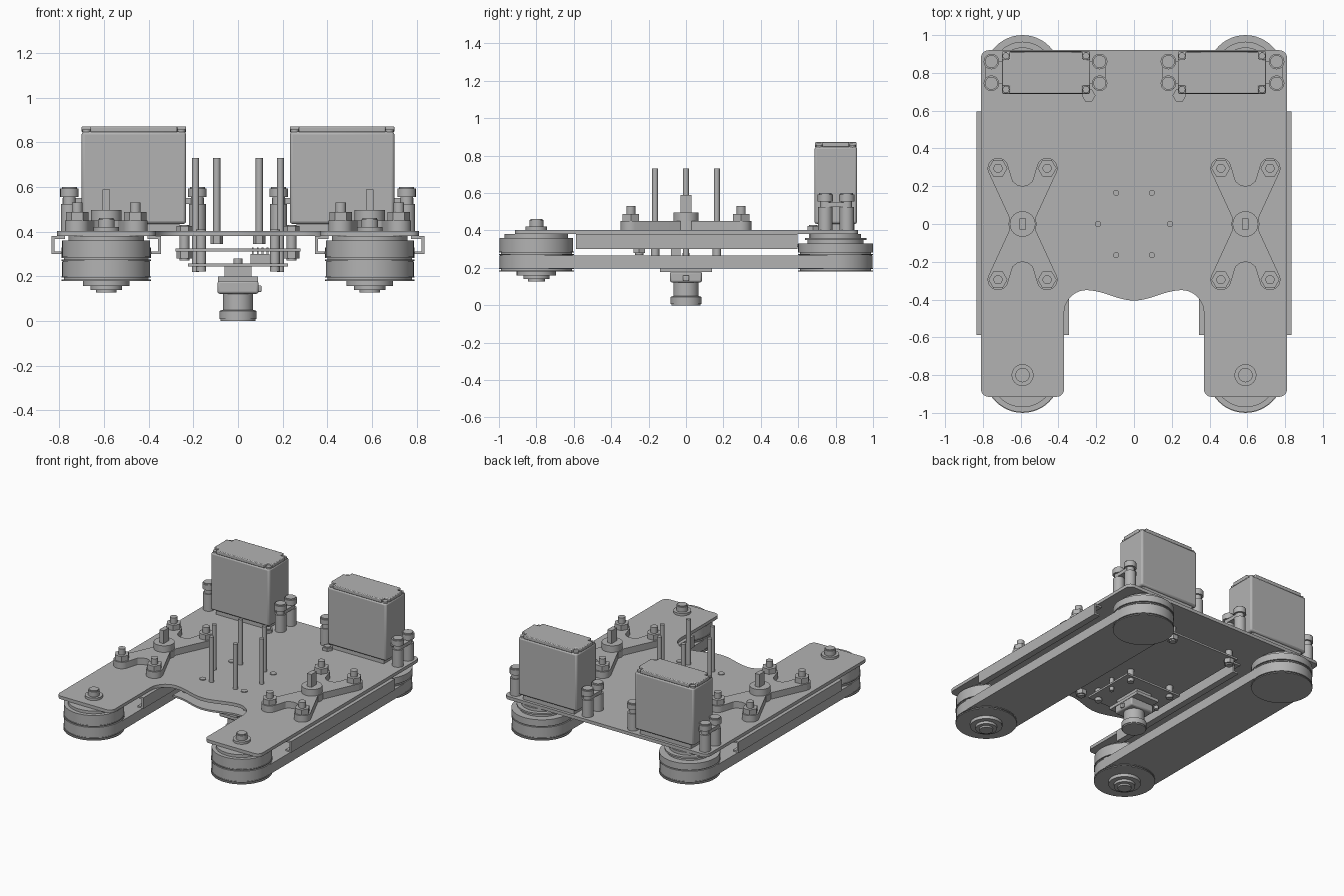
import bpy, bmesh
from math import sin, cos, pi, radians

old = bpy.data.objects.get("Cube")
if old:
    bpy.data.objects.remove(old, do_unlink=True)

grey = bpy.data.materials.new("plain grey")
grey.use_nodes = True
grey.diffuse_color = (0.45, 0.45, 0.45, 1)
grey.node_tree.nodes["Principled BSDF"].inputs["Base Color"].default_value = (0.45, 0.45, 0.45, 1)


def finish(bm, name, bevel=0):
    bmesh.ops.recalc_face_normals(bm, faces=bm.faces)
    mesh = bpy.data.meshes.new(name)
    bm.to_mesh(mesh)
    bm.free()
    mesh.materials.append(grey)
    ob = bpy.data.objects.new(name, mesh)
    bpy.context.collection.objects.link(ob)
    if bevel:
        mod = ob.modifiers.new("bevel", "BEVEL")
        mod.width = bevel
        mod.segments = 2
    bpy.ops.object.select_all(action="DESELECT")
    ob.select_set(True)
    bpy.context.view_layer.objects.active = ob
    bpy.ops.object.shade_smooth_by_angle(angle=radians(30))
    return ob


def arc(cx, cy, r, a0, a1, n=10):
    angles = [radians(a0 + (a1 - a0) * i / n) for i in range(n + 1)]
    return [(cx + r * cos(a), cy + r * sin(a)) for a in angles]


def prism(name, outline, z0, z1, bevel=0):
    """Extrude an xy outline between two heights."""
    bm = bmesh.new()
    face = bm.faces.new([bm.verts.new((x, y, z0)) for x, y in outline])
    top = bmesh.ops.extrude_face_region(bm, geom=[face])["geom"]
    verts = [v for v in top if isinstance(v, bmesh.types.BMVert)]
    bmesh.ops.translate(bm, verts=verts, vec=(0, 0, z1 - z0))
    return finish(bm, name, bevel)


def box(name, x0, x1, y0, y1, z0, z1, bevel=0):
    x0, x1 = min(x0, x1), max(x0, x1)
    return prism(name, [(x0, y0), (x1, y0), (x1, y1), (x0, y1)], z0, z1, bevel)


def lathe(name, x, y, steps, sides=32):
    """Stack of round steps, each (radius, bottom, top)."""
    profile = [p for r, a, b in steps for p in ((r, a), (r, b))]
    bm = bmesh.new()
    rings = [[bm.verts.new((x + r * cos(2 * pi * i / sides), y + r * sin(2 * pi * i / sides), z))
              for i in range(sides)] for r, z in profile]
    for low, high in zip(rings, rings[1:]):
        for i in range(sides):
            j = (i + 1) % sides
            bm.faces.new((low[i], low[j], high[j], high[i]))
    bm.faces.new(rings[0][::-1])
    bm.faces.new(rings[-1])
    bmesh.ops.remove_doubles(bm, verts=bm.verts, dist=0.0001)
    return finish(bm, name)


def mirrored(half):
    """Close a right-half outline running from the front axis to the back axis."""
    return half + [(-x, y) for x, y in reversed(half) if x > 0.0001]


# Main deck with two front legs and a wavy notch
wave = [(0.25 * i / 10, -0.378 - 0.027 * cos(pi * i / 10)) for i in range(10)]
deck = wave + arc(0.25, -0.47, 0.12, 90, 0)
deck += arc(0.41, -0.875, 0.04, 180, 270, 5) + arc(0.77, -0.875, 0.04, 270, 360, 5)
deck += arc(0.77, 0.88, 0.04, 0, 90, 5) + [(0, 0.92)]
prism("main_deck", mirrored(deck), 0.38, 0.403)

# Thin lower tray hung under the deck
tray = [(x, y + 0.005) for x, y in wave] + [(0.28, -0.345), (0.28, 0.72), (0, 0.72)]
prism("lower_tray", mirrored(tray), 0.312, 0.325)

for s, side in ((1, "left"), (-1, "right")):
    cx = 0.59 * s

    # Track belt and pulleys
    belt = arc(cx, 0.8, 0.197, 0, 180, 24) + arc(cx, -0.8, 0.197, 180, 360, 24)
    prism(side + "_track_belt", belt, 0.197, 0.267)
    lathe(side + "_front_pulley", cx, -0.8, [
        (0.045, 0.128, 0.14), (0.07, 0.14, 0.158), (0.105, 0.158, 0.18), (0.2, 0.18, 0.187),
        (0.19, 0.187, 0.194), (0.2, 0.194, 0.2), (0.194, 0.2, 0.268), (0.2, 0.268, 0.275),
        (0.19, 0.275, 0.282), (0.2, 0.282, 0.288), (0.197, 0.288, 0.36), (0.17, 0.36, 0.38)], 48)
    lathe(side + "_rear_pulley", cx, 0.8, [
        (0.2, 0.18, 0.187), (0.19, 0.187, 0.194), (0.2, 0.194, 0.2), (0.194, 0.2, 0.268),
        (0.2, 0.268, 0.275), (0.19, 0.275, 0.282), (0.2, 0.282, 0.33), (0.15, 0.33, 0.348),
        (0.165, 0.348, 0.36), (0.135, 0.36, 0.38)], 48)
    lathe(side + "_front_axle", cx, -0.8,
          [(0.058, 0.403, 0.42), (0.038, 0.42, 0.455), (0.032, 0.455, 0.462)])

    # Folded rails flanking the belt
    for edge, inward, label in ((0.835, -1, "outer"), (0.345, 1, "inner")):
        rail = side + "_" + label + "_rail"
        for part, depth, z0, z1 in (("_web", 0.013, 0.3, 0.38), ("_lip", 0.045, 0.3, 0.312),
                                    ("_flange", 0.06, 0.368, 0.38)):
            box(rail + part, s * edge, s * (edge + inward * depth), -0.587, 0.595, z0, z1)

    # X-shaped bracket with its four nuts and flat shaft
    quarter = [(0.075, 0), (0.068, 0.03)] + arc(0.13, 0.295, 0.055, -24, 156, 12)
    quarter += [(0.052, 0.226), (0.027, 0.206), (0, 0.2)]
    half = [(x, -y) for x, y in reversed(quarter)] + quarter[1:]
    prism(side + "_cross_bracket", [(cx + x, y) for x, y in mirrored(half)], 0.403, 0.45)
    for dx in (-0.13, 0.13):
        for y in (-0.295, 0.295):
            lathe(side + "_bracket_nut", cx + dx, y, [(0.05, 0.45, 0.488)], 6)
            lathe(side + "_bracket_bolt", cx + dx, y, [(0.024, 0.488, 0.53)], 20)
    lathe(side + "_bracket_hub", cx, 0, [(0.068, 0.45, 0.497)])
    box(side + "_flat_shaft", cx - 0.017, cx + 0.017, -0.03, 0.03, 0.497, 0.59)

    # Motor case with lid, mounting tabs and screws
    x0, x1 = sorted((0.232 * s, 0.7 * s))
    box(side + "_motor_case", x0, x1, 0.687, 0.915, 0.435, 0.848, 0.012)
    box(side + "_motor_base", x0 + 0.03, x1 - 0.03, 0.705, 0.9, 0.403, 0.437)
    c = 0.04
    lid = [(x0 + c, 0.69), (x1 - c, 0.69), (x1 - c, 0.69 + c), (x1, 0.69 + c),
           (x1, 0.912 - c), (x1 - c, 0.912 - c), (x1 - c, 0.912), (x0 + c, 0.912),
           (x0 + c, 0.912 - c), (x0, 0.912 - c), (x0, 0.69 + c), (x0 + c, 0.69 + c)]
    prism(side + "_motor_lid", lid, 0.845, 0.872, 0.005)
    for x in (x0 + 0.022, x1 - 0.022):
        for y in (0.712, 0.89):
            lathe(side + "_lid_screw", x, y, [(0.018, 0.84, 0.858)], 16)
    for tab, post in ((0.235, 0.182), (0.695, 0.755)):
        box(side + "_motor_tab", s * tab, s * (post + (0.03 if post > tab else -0.03)),
            0.745, 0.86, 0.525, 0.55)
        for y in (0.745, 0.86):
            lathe(side + "_motor_post", s * post, y,
                  [(0.038, 0.403, 0.525), (0.028, 0.525, 0.555),
                   (0.041, 0.555, 0.593), (0.034, 0.593, 0.601)], 24)

    # Tray hangers
    for y in (0.68, -0.25):
        top = 0.43 if y > 0 else 0.38
        lathe(side + "_tray_hanger", s * 0.24, y, [(0.022, 0.27, top)], 16)
        lathe(side + "_tray_nut", s * 0.24, y, [(0.036, 0.28, 0.312)], 6)
    lathe(side + "_deck_nut", s * 0.24, 0.68, [(0.036, 0.403, 0.425)], 6)

    # Upright rods and sensor board standoffs
    lathe(side + "_middle_rod", s * 0.19, 0, [(0.016, 0.22, 0.73)], 16)
    for y in (-0.165, 0.165):
        lathe(side + "_rod", s * 0.095, y, [(0.016, 0.35, 0.73)], 16)
        lathe(side + "_rod_foot", s * 0.095, y, [(0.028, 0.345, 0.38)], 6)
        lathe(side + "_standoff", s * 0.165, y, [(0.022, 0.222, 0.409)], 20)

# Sensor board and connector
box("sensor_board", -0.223, 0.223, -0.2, 0.2, 0.245, 0.258)
box("connector", 0.055, 0.14, -0.08, -0.03, 0.258, 0.3)
for i in range(4):
    x = 0.062 + 0.022 * i
    box("connector_pin", x, x + 0.008, -0.062, -0.05, 0.3, 0.33)

# Hanging round sensor
box("sensor_mount", -0.09, 0.09, -0.14, 0.14, 0.178, 0.2)
box("sensor_block", -0.06, 0.06, -0.1, 0.1, 0.2, 0.245)
box("sensor_collar", -0.092, 0.092, -0.085, 0.085, 0.122, 0.18, 0.01)
lathe("sensor_barrel", 0, 0, [(0.078, 0, 0.008), (0.083, 0.008, 0.045), (0.068, 0.05, 0.125)], 40)
lathe("sensor_pin", 0, 0, [(0.02, 0.245, 0.28)], 16)
box("collar_screw", 0.09, 0.105, -0.016, 0.016, 0.13, 0.16, 0.005)
